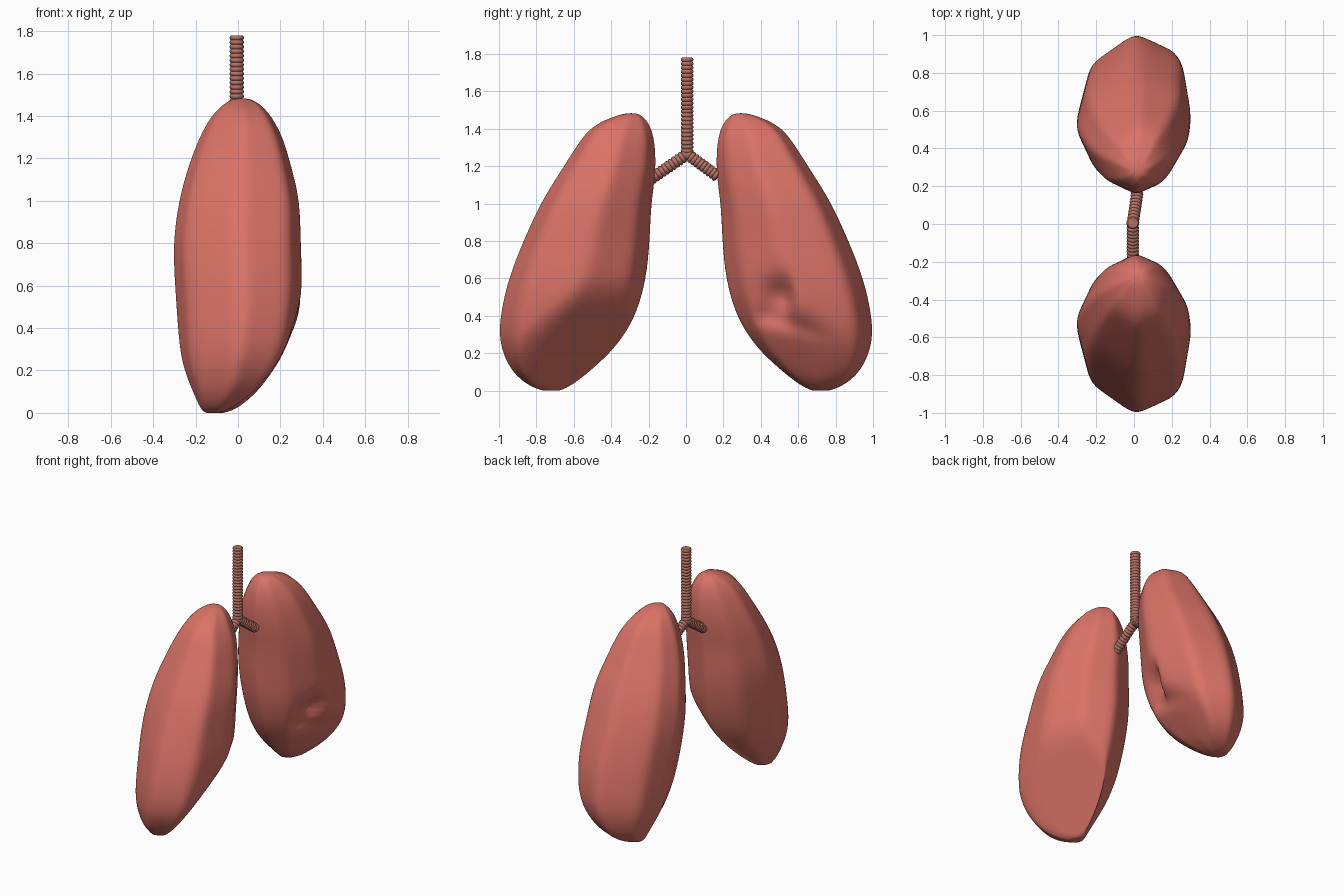
import bpy, bmesh, math
from mathutils import Vector

if "Cube" in bpy.data.objects:
    bpy.data.objects.remove(bpy.data.objects["Cube"])


def material(name, rgb):
    m = bpy.data.materials.new(name)
    m.diffuse_color = (*rgb, 1)
    m.use_nodes = True
    m.node_tree.nodes["Principled BSDF"].inputs["Base Color"].default_value = m.diffuse_color
    return m


LUNG = material("lung_pink", (0.70, 0.17, 0.135))
PIPE = material("airway_brown", (0.47, 0.17, 0.135))

# Lung levels: height, outer y, inner y, left x, right x
LEVELS = [
    (0.00, 0.77, 0.67, -0.16, -0.06),
    (0.03, 0.85, 0.61, -0.18, 0.02),
    (0.10, 0.93, 0.52, -0.21, 0.12),
    (0.20, 0.98, 0.41, -0.25, 0.20),
    (0.30, 1.00, 0.33, -0.27, 0.25),
    (0.42, 0.99, 0.265, -0.28, 0.28),
    (0.60, 0.95, 0.215, -0.292, 0.30),
    (0.80, 0.87, 0.197, -0.303, 0.29),
    (1.00, 0.78, 0.19, -0.275, 0.288),
    (1.15, 0.685, 0.165, -0.235, 0.25),
    (1.30, 0.59, 0.165, -0.18, 0.21),
    (1.40, 0.52, 0.185, -0.125, 0.155),
    (1.45, 0.43, 0.215, -0.075, 0.11),
    (1.48, 0.34, 0.25, -0.03, 0.065),
]
# Eight-cornered cross-section, (x, outward) in unit space
SECTION = [(0.05, 1), (0.83, 0.72), (1, -0.1), (0.6, -0.75),
           (0, -1), (-0.67, -0.7), (-1, -0.07), (-0.8, 0.53)]


def soft_min(a, b, k):
    h = max(k - abs(a - b), 0) / k
    return min(a, b) - h * h * k / 4


def sculpt(co, fissured):
    """Cut the slanted lower face on the right side, and add the fissure."""
    x, y, z = co
    if fissured:
        limit = -0.187 + 0.267 * y + 0.733 * z
    else:
        limit = -0.465 + 0.535 * y + 0.879 * z
    if x > -0.13:
        x = max(soft_min(x, limit, 0.06), -0.13)
    if fissured and x > 0:
        # hollow with a steep outer wall, then a groove running outward
        wy = 0.12 if y < 0.53 else 0.04
        pit = 0.10 * math.exp(-((y - 0.53) / wy) ** 2 - ((z - 0.50) / 0.09) ** 2)
        t = min(max((y - 0.45) / 0.35, 0), 1)
        gz = 0.40 - 0.12 * t
        groove = 0.04 * (1 - t) * math.exp(-((z - gz) / 0.05) ** 2
                                           - (max(0.45 - y, 0) / 0.08) ** 2)
        x -= (pit + groove) * min(x / 0.1, 1)
    return Vector((x, y, z))


def lung(name, side, fissured):
    bm = bmesh.new()
    rings = []
    n = len(SECTION)
    for z, outer, inner, left, right in LEVELS:
        cx, hx = (left + right) / 2, (right - left) / 2 * 1.045
        cy, hy = (outer + inner) / 2, (outer - inner) / 2 * 1.04
        ring = []
        for i in range(n):
            a, b = Vector(SECTION[i]), Vector(SECTION[(i + 1) % n])
            for t in (0, 1 / 3, 2 / 3):
                u, v = a.lerp(b, t)
                ring.append(bm.verts.new((cx + u * hx, cy + v * hy, z)))
        rings.append(ring)
    m = 3 * n
    for lo, hi in zip(rings, rings[1:]):
        for i in range(m):
            j = (i + 1) % m
            bm.faces.new((lo[i], lo[j], hi[j], hi[i]))
    # Rounded caps
    for ring, dz in ((rings[0], -0.004), (rings[-1], 0.004)):
        c = sum((v.co for v in ring), Vector()) / m
        tip = bm.verts.new(c + Vector((0, 0, dz)))
        for i in range(m):
            bm.faces.new((ring[i], ring[(i + 1) % m], tip))
    bmesh.ops.recalc_face_normals(bm, faces=bm.faces)
    me = bpy.data.meshes.new(name)
    bm.to_mesh(me)
    bm.free()
    ob = bpy.data.objects.new(name, me)
    bpy.context.collection.objects.link(ob)
    bpy.context.view_layer.objects.active = ob
    sub = ob.modifiers.new("smooth", "SUBSURF")
    sub.levels = 2
    bpy.ops.object.modifier_apply(modifier=sub.name)
    for v in ob.data.vertices:
        v.co = sculpt(v.co, fissured)
        v.co.y *= side
        v.co.z = max(v.co.z, 0)
    finish(ob, LUNG)


def finish(ob, mat):
    bm = bmesh.new()
    bm.from_mesh(ob.data)
    bmesh.ops.recalc_face_normals(bm, faces=bm.faces)
    for f in bm.faces:
        f.smooth = True
    bm.to_mesh(ob.data)
    bm.free()
    ob.data.materials.append(mat)


def ribbed_tube(name, start, end, radius, pitch=0.0215, sides=16):
    """Tube of stacked rounded cartilage rings between two points."""
    start, end = Vector(start), Vector(end)
    axis = end - start
    count = round(axis.length / pitch)
    turn = axis.to_track_quat('Z', 'Y')
    profile = [(0, 0.8)]
    for i in range(count):
        for f, r in ((0.2, 0.95), (0.5, 1.0), (0.8, 0.95), (1.0, 0.8)):
            profile.append(((i + f) / count * axis.length, r))
    bm = bmesh.new()
    rings = []
    for h, r in profile:
        rings.append([bm.verts.new(start + turn @ Vector((
            radius * r * math.cos(math.tau * k / sides),
            radius * r * math.sin(math.tau * k / sides), h))) for k in range(sides)])
    for lo, hi in zip(rings, rings[1:]):
        for k in range(sides):
            j = (k + 1) % sides
            bm.faces.new((lo[k], lo[j], hi[j], hi[k]))
    bm.faces.new(rings[0])
    bm.faces.new(rings[-1])
    me = bpy.data.meshes.new(name)
    bm.to_mesh(me)
    bm.free()
    ob = bpy.data.objects.new(name, me)
    bpy.context.collection.objects.link(ob)
    finish(ob, PIPE)
    bpy.context.view_layer.objects.active = ob
    ob.select_set(True)
    bpy.ops.object.shade_smooth_by_angle(angle=math.radians(40))
    ob.select_set(False)


# Lungs
lung("front_lung", -1, False)
lung("back_lung", 1, True)

# Windpipe and its two branches
ribbed_tube("windpipe", (-0.006, 0.006, 1.25), (-0.006, 0.006, 1.78), 0.034)
ribbed_tube("front_bronchus", (-0.006, 0.006, 1.265), (-0.006, -0.19, 1.13), 0.033)
ribbed_tube("back_bronchus", (-0.006, 0.006, 1.265), (0.018, 0.17, 1.145), 0.033)
